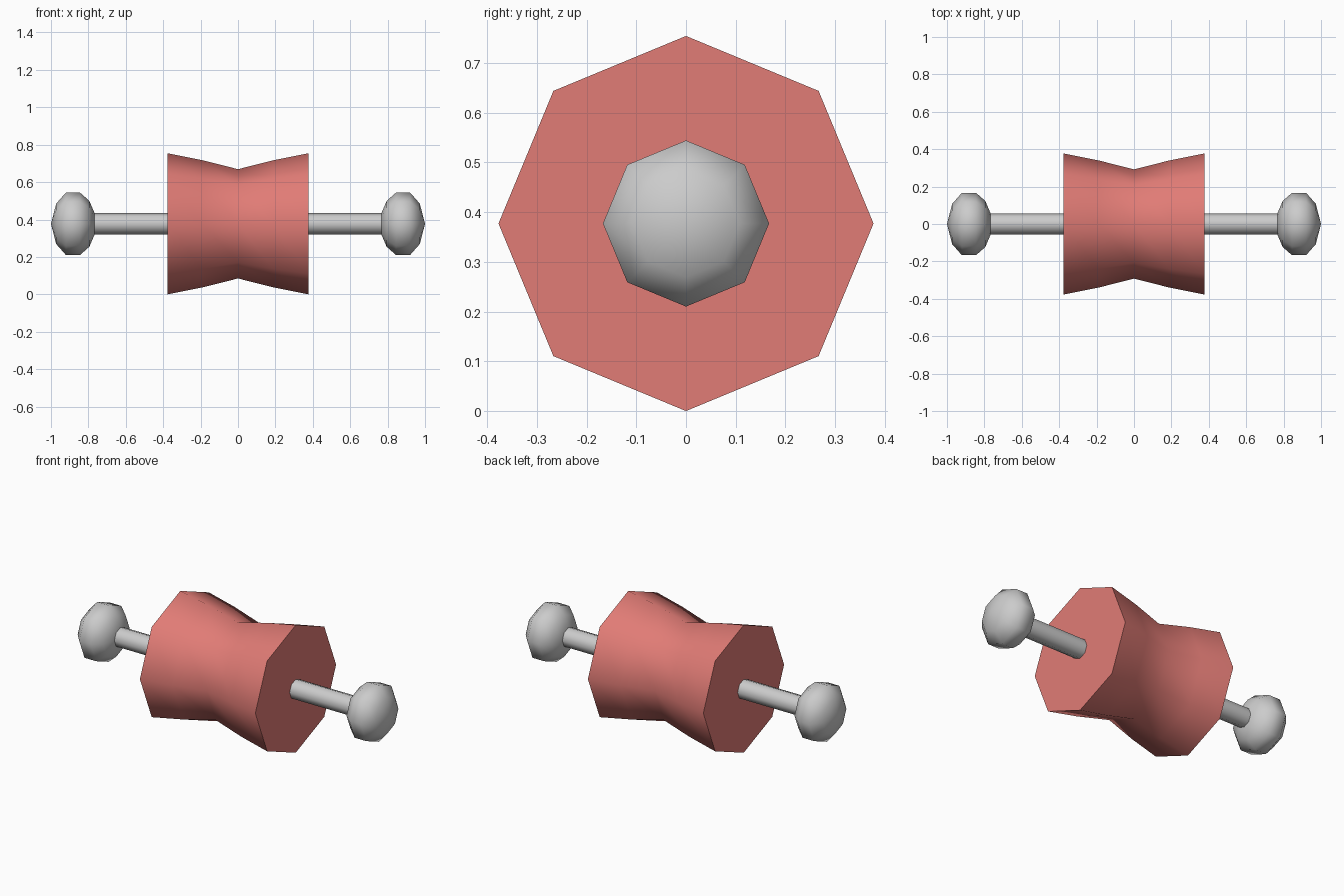
import bpy, bmesh, math

if "Cube" in bpy.data.objects:
    bpy.data.objects.remove(bpy.data.objects["Cube"])

AXIS_Z = 0.377
SIDES = 8

red = bpy.data.materials.new("red")
red.diffuse_color = (0.75, 0.2, 0.18, 1)
red.use_nodes = True
red.node_tree.nodes["Principled BSDF"].inputs["Base Color"].default_value = red.diffuse_color


def turned(name, profile, mat=None):
    """Eight-sided solid turned around the x axis from (x, radius) points."""
    bm = bmesh.new()
    rings = []
    for x, r in profile:
        if r == 0:
            rings.append([bm.verts.new((x, 0, 0))] * SIDES)
        else:
            rings.append([bm.verts.new((x, r * math.cos(math.tau * i / SIDES),
                                        r * math.sin(math.tau * i / SIDES)))
                          for i in range(SIDES)])
    for a, b in zip(rings, rings[1:]):
        for i in range(SIDES):
            j = (i + 1) % SIDES
            bm.faces.new(list(dict.fromkeys((a[i], a[j], b[j], b[i]))))
    for ring in (rings[0], rings[-1]):
        if ring[0] is not ring[1]:
            bm.faces.new(ring)
    bmesh.ops.recalc_face_normals(bm, faces=bm.faces)
    mesh = bpy.data.meshes.new(name)
    bm.to_mesh(mesh)
    bm.free()
    obj = bpy.data.objects.new(name, mesh)
    obj.location.z = AXIS_Z
    bpy.context.collection.objects.link(obj)
    if mat:
        mesh.materials.append(mat)
    bpy.ops.object.select_all(action='DESELECT')
    obj.select_set(True)
    bpy.context.view_layer.objects.active = obj
    bpy.ops.object.shade_smooth_by_angle(angle=math.radians(60))
    return obj


# Waisted roller body
turned("body", [(-0.377, 0.377), (-0.19, 0.34), (0, 0.292),
                (0.19, 0.34), (0.377, 0.377)], red)

# Axle stub and rounded knob on each end
knob = [(0.768, 0.06), (0.795, 0.123), (0.845, 0.167), (0.92, 0.167),
        (0.972, 0.108), (1.0, 0)]
for side, s in (("left", -1), ("right", 1)):
    turned(side + "_axle", [(s * 0.37, 0.057), (s * 0.79, 0.057)])
    turned(side + "_knob", [(s * x, r) for x, r in knob])
